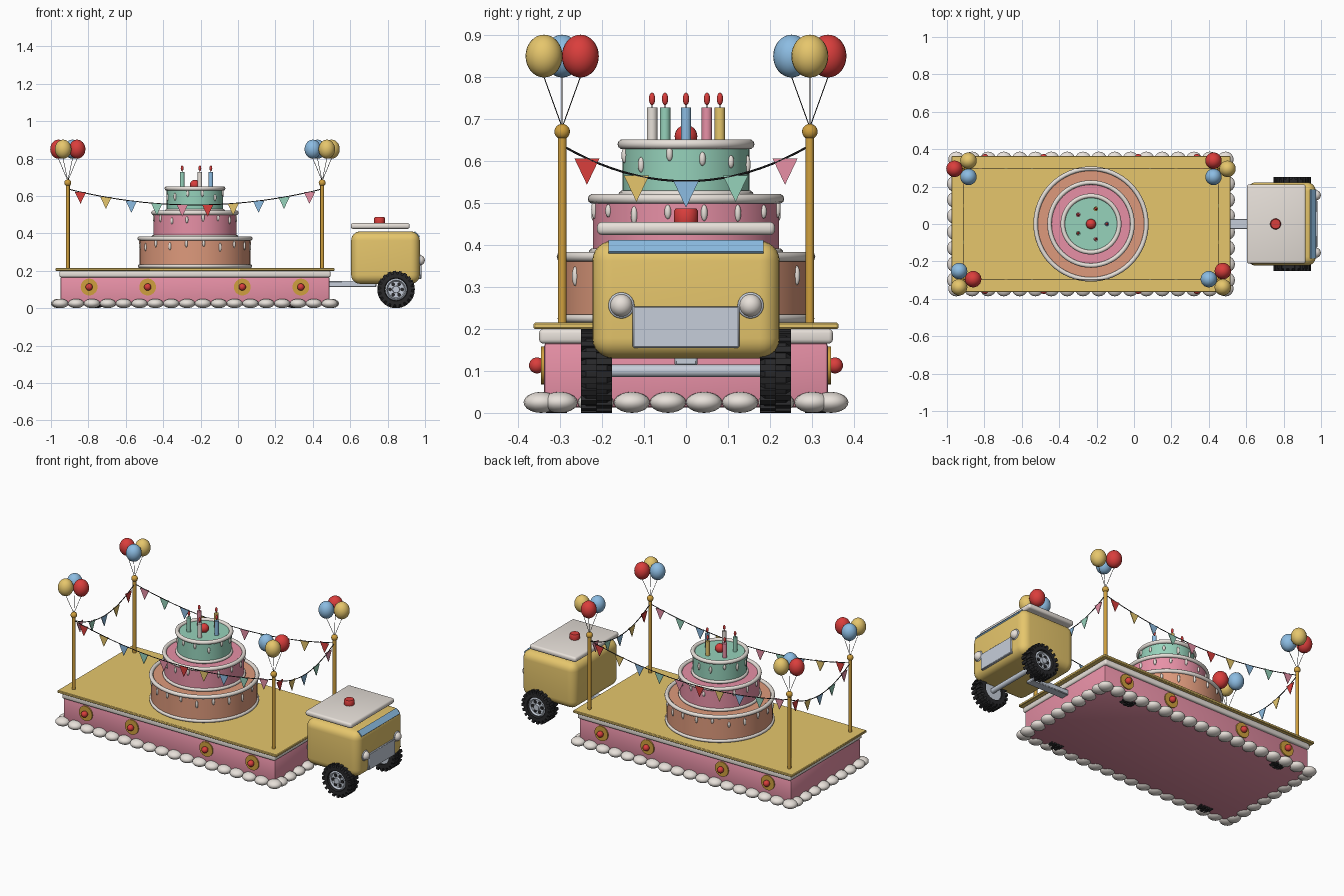
import bpy, bmesh, math, random
from mathutils import Matrix, Vector

if "Cube" in bpy.data.objects:
    bpy.data.objects.remove(bpy.data.objects["Cube"])

random.seed(4)
T, R = Matrix.Translation, Matrix.Rotation


def lin(c):
    return tuple(((v / 255 + 0.055) / 1.055) ** 2.4 if v > 10 else v / 3294 for v in c) + (1,)


COL = {"yellow": (230, 198, 108), "gold": (208, 160, 62), "pink": (232, 145, 167),
       "cream": (234, 227, 220), "mint": (150, 210, 187), "peach": (222, 154, 124),
       "red": (218, 62, 60), "blue": (140, 188, 226), "steel": (198, 206, 218),
       "black": (40, 40, 42)}
MAT = {}
for n, c in COL.items():
    MAT[n] = bpy.data.materials.new(n)
    MAT[n].diffuse_color = lin(c)


def finish(name, bm, mat, angle=40):
    me = bpy.data.meshes.new(name)
    bmesh.ops.recalc_face_normals(bm, faces=bm.faces)
    bm.to_mesh(me)
    bm.free()
    me.materials.append(MAT[mat])
    ob = bpy.data.objects.new(name, me)
    bpy.context.collection.objects.link(ob)
    bpy.ops.object.select_all(action='DESELECT')
    ob.select_set(True)
    bpy.context.view_layer.objects.active = ob
    bpy.ops.object.shade_smooth_by_angle(angle=math.radians(angle))
    return ob


def ball(bm, c, r, seg=20, rings=12):
    r = Vector((r, r, r)) if isinstance(r, float) else Vector(r)
    bmesh.ops.create_uvsphere(bm, u_segments=seg, v_segments=rings, radius=1,
                              matrix=T(c) @ Matrix.Diagonal((*r, 1)))


def rod(bm, a, b, r, seg=16):
    a, b = Vector(a), Vector(b)
    q = (b - a).to_track_quat('Z', 'Y').to_matrix().to_4x4()
    bmesh.ops.create_cone(bm, cap_ends=True, segments=seg, radius1=r, radius2=r,
                          depth=(b - a).length, matrix=T((a + b) / 2) @ q)


def box(bm, lo, hi, bevel=0.0, seg=3, m=Matrix()):
    lo, hi = Vector(lo), Vector(hi)
    vs = bmesh.ops.create_cube(bm, size=1, matrix=m @ T((lo + hi) / 2) @ Matrix.Diagonal((*(hi - lo), 1)))["verts"]
    if bevel:
        es = list({e for v in vs for e in v.link_edges})
        bmesh.ops.bevel(bm, geom=es, offset=bevel, segments=seg, profile=0.5, affect='EDGES')


def lathe(bm, prof, m=Matrix(), seg=48, closed=False):
    # profile of (radius, height) spun about local z
    pts = prof + prof[:1] if closed else prof
    rings = [[bm.verts.new(m @ Vector((r * math.cos(a), r * math.sin(a), z)))
              for a in (2 * math.pi * i / seg for i in range(seg))] for r, z in pts]
    for A, B in zip(rings, rings[1:]):
        for i in range(seg):
            j = (i + 1) % seg
            bm.faces.new((A[i], A[j], B[j], B[i]))
    bmesh.ops.remove_doubles(bm, verts=[v for ring in rings for v in ring], dist=1e-5)


def torus(bm, c, R0, r, m=Matrix(), seg=64):
    lathe(bm, [(R0 + r * math.cos(t), r * math.sin(t)) for t in (math.pi * k / 5 for k in range(10))],
          T(c) @ m, seg, True)


def simple(name, mat, fn, *args, **kw):
    bm = bmesh.new()
    fn(bm, *args, **kw)
    return finish(name, bm, mat)


CX, HX, HY = -0.23, 0.68, 0.295     # float centre, post offsets

# Float body
simple("float_skirt", "pink", box, (-0.95, -0.338, 0.013), (0.49, 0.338, 0.167), 0.008, 2)
simple("float_icing_band", "cream", box, (-0.955, -0.35, 0.165), (0.495, 0.35, 0.2), 0.01)
simple("float_deck", "yellow", box, (-0.975, -0.363, 0.2), (0.515, 0.363, 0.215), 0.003, 1)

# Icing dollops round the foot
bm = bmesh.new()
for s in (-1, 1):
    for i in range(18):
        ball(bm, (CX + (i - 8.5) * 0.0847, s * 0.345, 0.025), (0.043, 0.042, 0.025), 16, 10)
    for j in range(8):
        ball(bm, (CX + s * 0.728, (j - 3.5) * 0.086, 0.025), (0.042, 0.043, 0.025), 16, 10)
finish("icing_dollops", bm, "cream")

# Medallions along both sides
bd, br = bmesh.new(), bmesh.new()
for s in (-1, 1):
    for dx in (-0.566, -0.253, 0.253, 0.566):
        x = CX + dx
        rod(bd, (x, s * 0.33, 0.113), (x, s * 0.345, 0.113), 0.045, 32)
        ball(br, (x, s * 0.355, 0.113), 0.019)
finish("medallion_discs", bd, "gold")
finish("medallion_bulbs", br, "red")

# Cake tiers with icing rings and drips
bi, bdrip = bmesh.new(), bmesh.new()
for name, mat, r, z0, z1, n in (("bottom", "peach", 0.296, 0.215, 0.372, 20),
                                ("middle", "pink", 0.222, 0.372, 0.510, 16),
                                ("top", "mint", 0.151, 0.510, 0.640, 12)):
    simple(name + "_cake_tier", mat, rod, (CX, 0, z0), (CX, 0, z1), r, 64)
    torus(bi, (CX, 0, z1), r, 0.012)
    torus(bi, (CX, 0, z0 + 0.01), r, 0.01)
    for k in range(n):
        a = 2 * math.pi * (k + 0.5) / n
        h = random.uniform(0.015, 0.024)
        ball(bdrip, (CX + r * math.cos(a), r * math.sin(a), z1 - random.uniform(0.022, 0.05)),
             (0.008, 0.008, h), 10, 8)
finish("icing_rings", bi, "cream")
finish("icing_drips", bdrip, "cream")
simple("cherry", "red", ball, (CX, 0, 0.659), 0.027)

# Candles
bf, bw = bmesh.new(), bmesh.new()
for k, c in enumerate(("blue", "yellow", "pink", "mint", "cream")):
    a = 2 * math.pi * k / 5
    x, y = CX + 0.085 * math.cos(a), 0.085 * math.sin(a)
    simple("candle_" + c, c, rod, (x, y, 0.638), (x, y, 0.727), 0.0125)
    rod(bw, (x, y, 0.725), (x, y, 0.74), 0.0015, 6)
    ball(bf, (x, y, 0.748), (0.0075, 0.0075, 0.015), 12, 8)
finish("candle_flames", bf, "red")
finish("candle_wicks", bw, "black")

# Corner posts with balloon bunches
bp, bs = bmesh.new(), bmesh.new()
bunch = {c: bmesh.new() for c in ("red", "yellow", "blue")}
for sx, sy, cols, a0 in ((-1, 1, ("yellow", "red", "blue"), 60), (1, 1, ("yellow", "red", "blue"), 0),
                         (-1, -1, ("red", "blue", "yellow"), 0), (1, -1, ("red", "blue", "yellow"), 60)):
    x, y = CX + sx * HX, sy * HY
    rod(bp, (x, y, 0.21), (x, y, 0.67), 0.0105)
    ball(bp, (x, y, 0.67), 0.0185)
    for k, c in enumerate(cols):
        a = math.radians(a0 + 120 * k)
        bx, by = x + 0.05 * math.cos(a), y + 0.05 * math.sin(a)
        ball(bunch[c], (bx, by, 0.85), (0.044, 0.044, 0.051), 24, 16)
        rod(bs, (x, y, 0.68), (bx, by, 0.80), 0.0013, 6)
finish("corner_posts", bp, "gold")
finish("balloon_strings", bs, "black")
for c, b in bunch.items():
    finish(c + "_balloons", b, c)

# Bunting strung round the four sides
order = ("red", "yellow", "blue", "mint", "pink")
flags = {c: bmesh.new() for c in order}
bl = bmesh.new()
corners = [Vector((CX + sx * HX, sy * HY, 0)) for sx, sy in ((-1, -1), (1, -1), (1, 1), (-1, 1))]
for k in range(4):
    A, B = corners[k], corners[(k + 1) % 4]
    n = 10 if k % 2 == 0 else 5
    u = (B - A).normalized()
    nrm = Vector((u.y, -u.x, 0)) * 0.002

    def at(t):
        return A.lerp(B, t) + Vector((0, 0, 0.637 - 0.34 * t * (1 - t)))
    for i in range(20):
        rod(bl, at(i / 20), at((i + 1) / 20), 0.0025, 6)
    for i in range(n):
        f = flags[order[i % 5]]
        p = at((i + 0.5) / n)
        tri = (p - u * 0.03, p + u * 0.03, p - Vector((0, 0, 0.063)))
        v1 = [f.verts.new(q + nrm) for q in tri]
        v2 = [f.verts.new(q - nrm) for q in tri]
        f.faces.new(v1)
        f.faces.new(v2[::-1])
        for a in range(3):
            b = (a + 1) % 3
            f.faces.new((v1[b], v1[a], v2[a], v2[b]))
finish("bunting_line", bl, "black")
for c, f in flags.items():
    finish(c + "_flags", f, c)

# Towing cab
simple("cab_body", "yellow", box, (0.605, -0.223, 0.13), (0.972, 0.223, 0.41), 0.048, 6)
simple("cab_roof", "cream", box, (0.603, -0.212, 0.424), (0.918, 0.212, 0.455), 0.012)
simple("roof_lamp", "red", lathe, [(0, 0.45), (0.027, 0.45), (0.029, 0.458), (0.029, 0.48),
                                   (0.025, 0.487), (0, 0.487)], T((0.757, 0, 0)), 32)
simple("windscreen", "blue", box, (-0.019, -0.185, -0.004), (0.019, 0.185, 0.004), 0, 1,
       T((0.9575, 0, 0.3955)) @ R(math.radians(45), 4, 'Y'))
simple("grille", "steel", box, (0.96, -0.127, 0.155), (0.98, 0.127, 0.254), 0.003, 1)
simple("tow_bar", "steel", box, (0.48, -0.027, 0.113), (0.74, 0.027, 0.145), 0.004, 1)
bh, bg = bmesh.new(), bmesh.new()
for s in (-1, 1):
    ball(bh, (0.972, s * 0.154, 0.256), 0.027)
    torus(bg, (0.972, s * 0.154, 0.256), 0.026, 0.005, R(math.pi / 2, 4, 'Y'), 32)
finish("headlights", bh, "cream")
finish("headlight_rims", bg, "steel")

# Wheels: two on the cab, four hidden under the float
bt, bhub, bb = bmesh.new(), bmesh.new(), bmesh.new()
wheels = [(0.845, s * 0.213, 0.1, 0.037, s) for s in (-1, 1)]
wheels += [(x, s * 0.308, 0.085, 0.025, s) for x in (-0.76, 0.3) for s in (-1, 1)]
for x, y, r, w, s in wheels:
    m = T((x, y, r)) @ R(-s * math.pi / 2, 4, 'X')      # local +z points outward
    q = r - 0.006
    lathe(bt, [(0.58 * r, -w), (q - 0.012, -w), (q, -w + 0.012), (q, w - 0.012), (q - 0.012, w),
               (0.62 * r, w), (0.58 * r, w - 0.008)], m, 40, True)
    lathe(bhub, [(0, -w + 0.01), (0.59 * r, -w + 0.01), (0.59 * r, w - 0.012), (0.5 * r, w - 0.004),
                 (0.44 * r, w - 0.014), (0.2 * r, w - 0.014), (0.18 * r, w), (0, w)], m, 32)
    for k in range(20):
        for h in (-1, 1):
            mm = m @ R(2 * math.pi * (k + 0.25 * h) / 20, 4, 'Z')
            box(bt, (q - 0.014, -0.008, min(0, h * w)), (r, 0.008, max(0, h * w)), m=mm)
    for k in range(6):
        mm = m @ R(math.pi * k / 3, 4, 'Z')
        rod(bb, mm @ Vector((0.32 * r, 0, w - 0.02)), mm @ Vector((0.32 * r, 0, w - 0.01)), 0.1 * r, 10)
rod(bhub, (0.845, -0.2, 0.1), (0.845, 0.2, 0.1), 0.015)
finish("tyres", bt, "black")
finish("wheel_hubs", bhub, "steel")
finish("hub_holes", bb, "black")

for m in bpy.data.materials:
    if m.users and not m.is_grease_pencil:
        m.use_nodes = True
        m.node_tree.nodes["Principled BSDF"].inputs["Base Color"].default_value = m.diffuse_color
